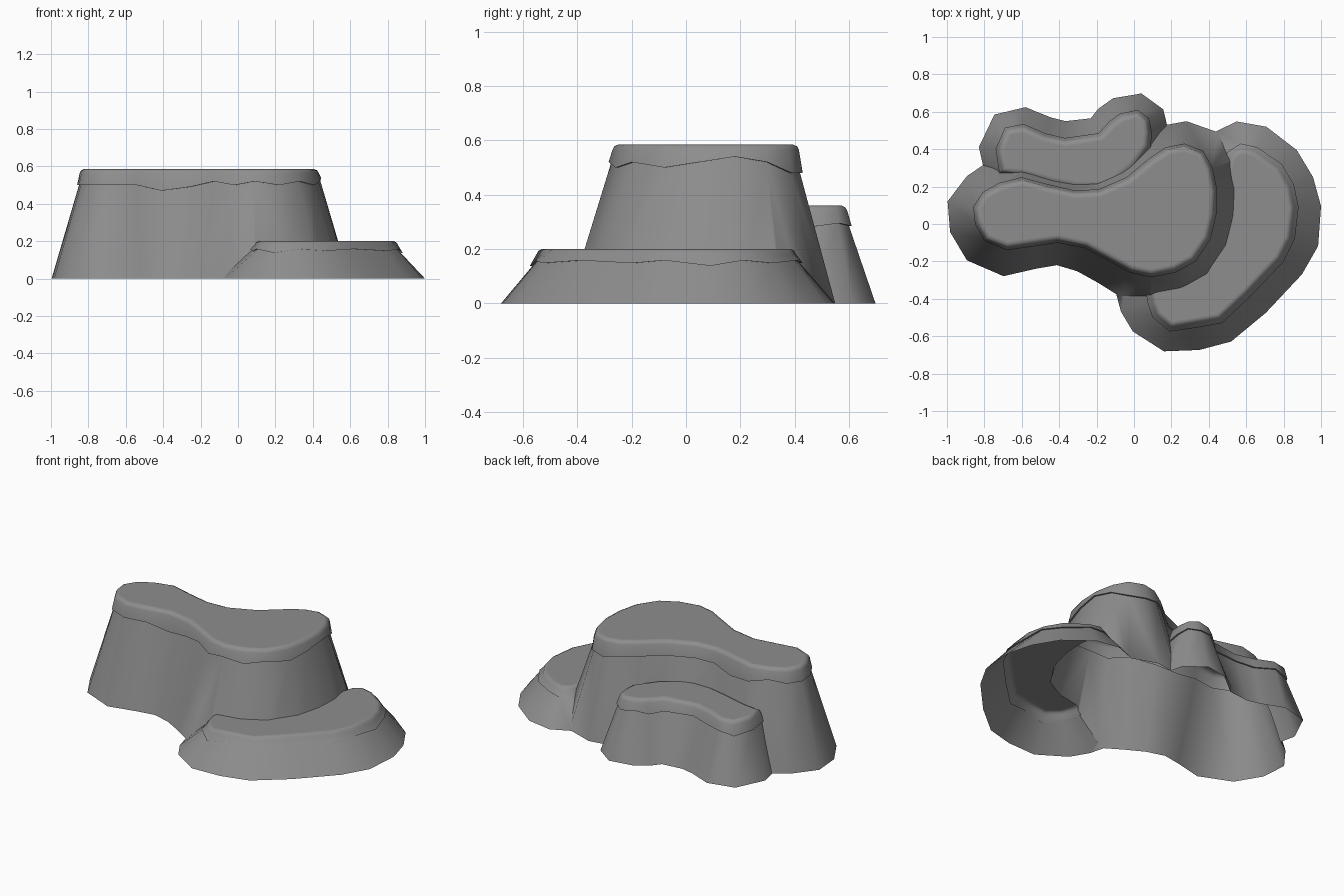
import bpy, bmesh, math
from mathutils import Vector

cube = bpy.data.objects.get("Cube")
if cube:
    bpy.data.objects.remove(cube, do_unlink=True)

# One stone colour for everything
stone = bpy.data.materials.new("grey stone")
stone.use_nodes = True
grey = (0.27, 0.27, 0.27, 1)
stone.diffuse_color = grey
stone.node_tree.nodes["Principled BSDF"].inputs["Base Color"].default_value = grey


def offset(outline, distances):
    """Move each corner of a counterclockwise outline outward along its normal."""
    moved = []
    for i, point in enumerate(outline):
        before = (point - outline[i - 1]).normalized()
        after = (outline[(i + 1) % len(outline)] - point).normalized()
        along = (before + after).normalized()
        moved.append(point + Vector((along.y, -along.x)) * distances[i])
    return moved


def loft(name, rings):
    """Closed solid through matching rings of points, listed bottom to top."""
    bm = bmesh.new()
    loops = [[bm.verts.new(p) for p in ring] for ring in rings]
    for low, high in zip(loops, loops[1:]):
        for i in range(len(low)):
            j = (i + 1) % len(low)
            bm.faces.new((low[i], low[j], high[j], high[i]))
    bm.faces.new(loops[0][::-1])
    bm.faces.new(loops[-1])
    mesh = bpy.data.meshes.new(name)
    bm.to_mesh(mesh)
    bm.free()
    mesh.materials.append(stone)
    obj = bpy.data.objects.new(name, mesh)
    bpy.context.collection.objects.link(obj)
    return obj


def plateau(name, outline, top, lip, lean, spread, jag, depth):
    """Sloping skirt, running below ground, under a cap with a ragged lower edge."""
    outline = [Vector(p) for p in outline]
    count = len(outline)
    lips = [lip + jag[i % len(jag)] / 100 for i in range(count)]
    spreads = [spread[i % len(spread)] / 100 for i in range(count)]

    def ring(distances, heights):
        return [(p.x, p.y, z) for p, z in zip(offset(outline, distances), heights)]

    def level(distance, z):
        return ring([distance] * count, [z] * count)

    return loft(name, [
        ring(spreads, [-depth] * count), ring(spreads, [0] * count),
        ring([-0.01] * count, lips), ring([0] * count, lips),
        level(-lean, top - 0.02), level(-lean - 0.007, top - 0.007),
        level(-lean - 0.022, top), level(-lean - 0.032, top)])


# Tall middle plateau
rock = plateau("stepped_rock", [
    (-.86, .09), (-.85, 0), (-.8, -.09), (-.68, -.14), (-.54, -.12), (-.41, -.1),
    (-.26, -.13), (-.13, -.2), (-.02, -.26), (.09, -.285), (.22, -.26), (.33, -.2),
    (.41, -.08), (.44, .05), (.445, .18), (.42, .3), (.37, .39), (.27, .43),
    (.17, .41), (.08, .35), (-.04, .25), (-.19, .185), (-.32, .18), (-.45, .21),
    (-.6, .25), (-.72, .22), (-.81, .17)],
    top=.585, lip=.5, lean=.014, depth=.1,
    spread=[14, 14, 14, 14, 12, 12, 13, 13, 14, 15, 15, 15, 15, 15,
            15, 16, 13, 12, 12, 12, 13, 13, 13, 13, 13, 13, 12],
    jag=[0, 0, 0, 0, 0, -3, -1, 2, 0, 2, 0, 2, 0, 2, 4, 2, -2, -2])

# Middle step along the back
back_step = plateau("back_step", [
    (-.72, .27), (-.6, .25), (-.45, .21), (-.315, .18), (-.2, .18), (-.12, .2),
    (0, .29), (.09, .41), (.095, .49), (.08, .565), (.02, .61), (-.075, .59),
    (-.13, .55), (-.19, .485), (-.37, .46), (-.475, .485), (-.59, .535),
    (-.69, .515), (-.74, .4)],
    top=.36, lip=.285, lean=.016, depth=.2, spread=[9], jag=[0, 1, -1, 0, 1])

# Low crescent step on the left and front
low_step = plateau("low_step", [
    (.065, -.37), (.075, -.43), (.1, -.5), (.19, -.575), (.33, -.555), (.47, -.53),
    (.62, -.39), (.8, -.2), (.86, -.08), (.88, .09), (.855, .21), (.79, .32),
    (.66, .41), (.57, .43), (.5, .385), (.47, .3), (.46, .18), (.44, 0),
    (.35, -.17), (.22, -.25), (.08, -.25)],
    top=.2, lip=.148, lean=.025, depth=.3,
    spread=[16, 15, 13, 11, 12, 11, 12, 12, 13, 12, 11,
            11, 12, 12, 14, 10, 10, 10, 10, 10, 10],
    jag=[1, 0, 1, -1, 1, 0])

# Merge the steps into one shell without hidden walls
bpy.ops.object.select_all(action="DESELECT")
rock.select_set(True)
bpy.context.view_layer.objects.active = rock
for step in (back_step, low_step):
    merge = rock.modifiers.new("merge_step", "BOOLEAN")
    merge.operation = "UNION"
    merge.solver = "EXACT"
    merge.object = step
    bpy.ops.object.modifier_apply(modifier=merge.name)
    bpy.data.objects.remove(step, do_unlink=True)

# Cut off everything below ground, leaving the underside open
bm = bmesh.new()
bm.from_mesh(rock.data)
bmesh.ops.bisect_plane(bm, geom=bm.verts[:] + bm.edges[:] + bm.faces[:], dist=0.00001,
                       plane_co=(0, 0, 0), plane_no=(0, 0, 1), clear_inner=True)
bm.to_mesh(rock.data)
bm.free()
bpy.ops.object.shade_smooth_by_angle(angle=math.radians(55))
